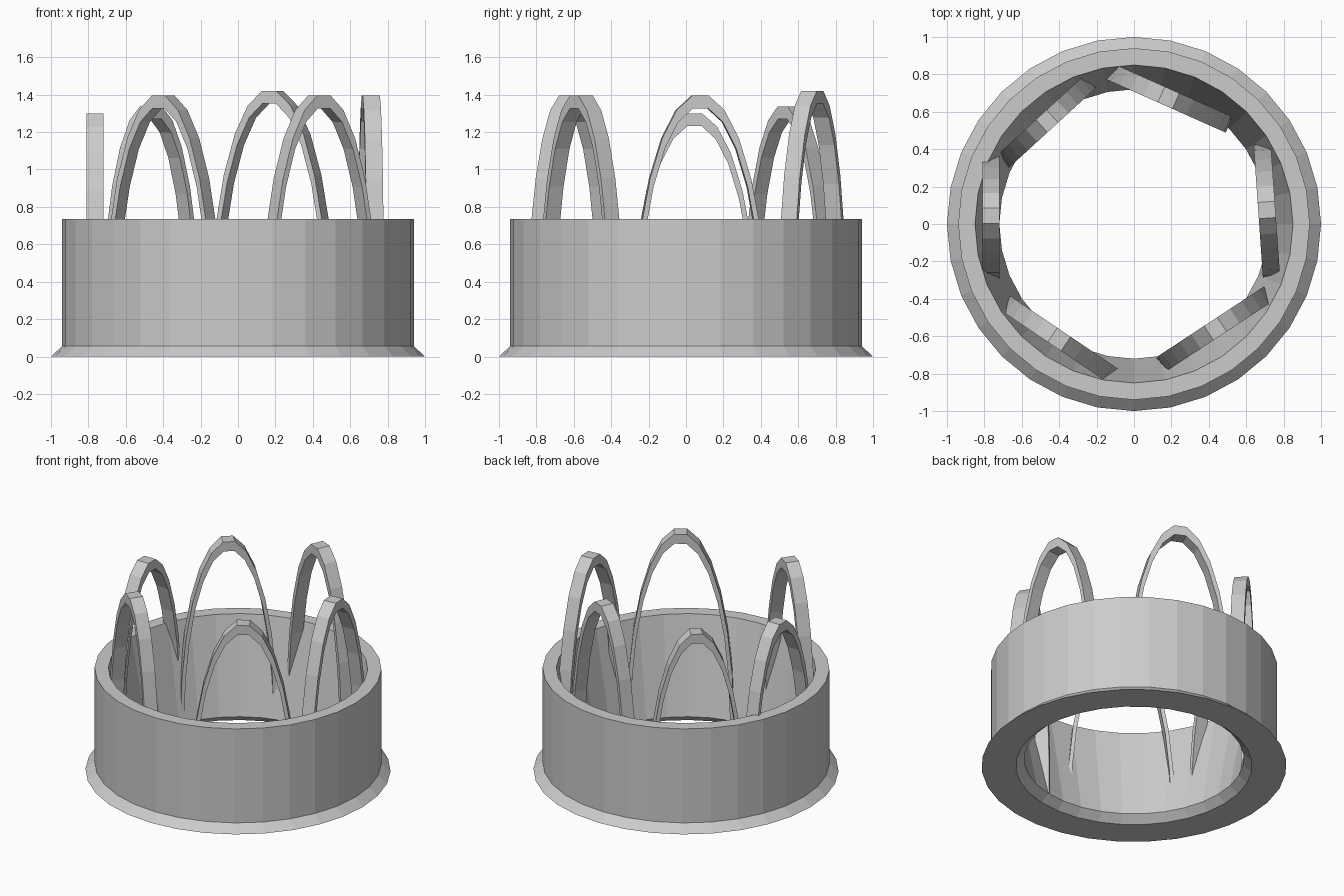
import bpy, math

if "Cube" in bpy.data.objects:
    bpy.data.objects.remove(bpy.data.objects["Cube"])


def make_object(name, verts, faces):
    mesh = bpy.data.meshes.new(name)
    mesh.from_pydata(verts, [], faces)
    mesh.update()
    obj = bpy.data.objects.new(name, mesh)
    bpy.context.collection.objects.link(obj)
    return obj


def sweep_faces(rows, cols, closed):
    # quads joining consecutive closed cross-sections
    faces = []
    for i in range(rows if closed else rows - 1):
        n = (i + 1) % rows
        for j in range(cols):
            k = (j + 1) % cols
            faces.append((i * cols + j, n * cols + j, n * cols + k, i * cols + k))
    return faces


# Ring wall with flared foot, tapered bore and chamfered bottom opening
SIDES = 32
profile = [(1.0, 0.0), (0.94, 0.055), (0.94, 0.735),
           (0.85, 0.735), (0.72, 0.05), (0.775, 0.0)]
verts = []
for i in range(SIDES):
    a = 2 * math.pi * i / SIDES
    verts += [(r * math.cos(a), r * math.sin(a), z) for r, z in profile]
make_object("ring_base", verts, sweep_faces(SIDES, len(profile), True))


# Slender elliptical arch, rectangular in section, rooted inside the wall
def arch(name, cx, cy, angle, height, half, width=0.092, segs=13, foot=0.06):
    ca, sa = math.cos(math.radians(angle)), math.sin(math.radians(angle))
    rise = height - foot
    pts = []
    for i in range(segs + 1):
        t = math.pi * i / segs
        # flat top edge reaches the full height
        c, s = math.cos(t), math.sin(t) / math.cos(math.pi / (2 * segs))
        for inset_x, inset_z, side in ((0, 0, -1), (0, 0, 1),
                                       (0.025, 0.068, 1), (0.025, 0.068, -1)):
            u = (half - inset_x) * c
            v = side * width / 2
            pts.append((cx + u * ca - v * sa, cy + u * sa + v * ca,
                        foot + (rise - inset_z) * s))
    faces = [tuple(reversed(f)) for f in sweep_faces(segs + 1, 4, False)]
    last = segs * 4
    faces += [(0, 1, 2, 3), (last + 3, last + 2, last + 1, last)]
    obj = make_object(name, pts, faces)
    # consistent outward normals
    import bmesh
    bm = bmesh.new()
    bm.from_mesh(obj.data)
    bmesh.ops.recalc_face_normals(bm, faces=bm.faces)
    bm.to_mesh(obj.data)
    bm.free()


# Six arches, each slightly irregular in position and height
arch("arch_back_right", 0.185, 0.675, -24, 1.42, 0.355)
arch("arch_right", 0.71, 0.075, 94, 1.395, 0.362)
arch("arch_front_right", 0.435, -0.56, 33.3, 1.395, 0.35)
arch("arch_front_left", -0.40, -0.617, -34, 1.395, 0.355)
arch("arch_left", -0.764, 0.045, 90, 1.30, 0.343)
arch("arch_back_left", -0.465, 0.55, 42.5, 1.337, 0.32)

# Outward normals for the ring
import bmesh
ring = bpy.data.objects["ring_base"].data
bm = bmesh.new()
bm.from_mesh(ring)
bmesh.ops.recalc_face_normals(bm, faces=bm.faces)
bm.to_mesh(ring)
bm.free()
